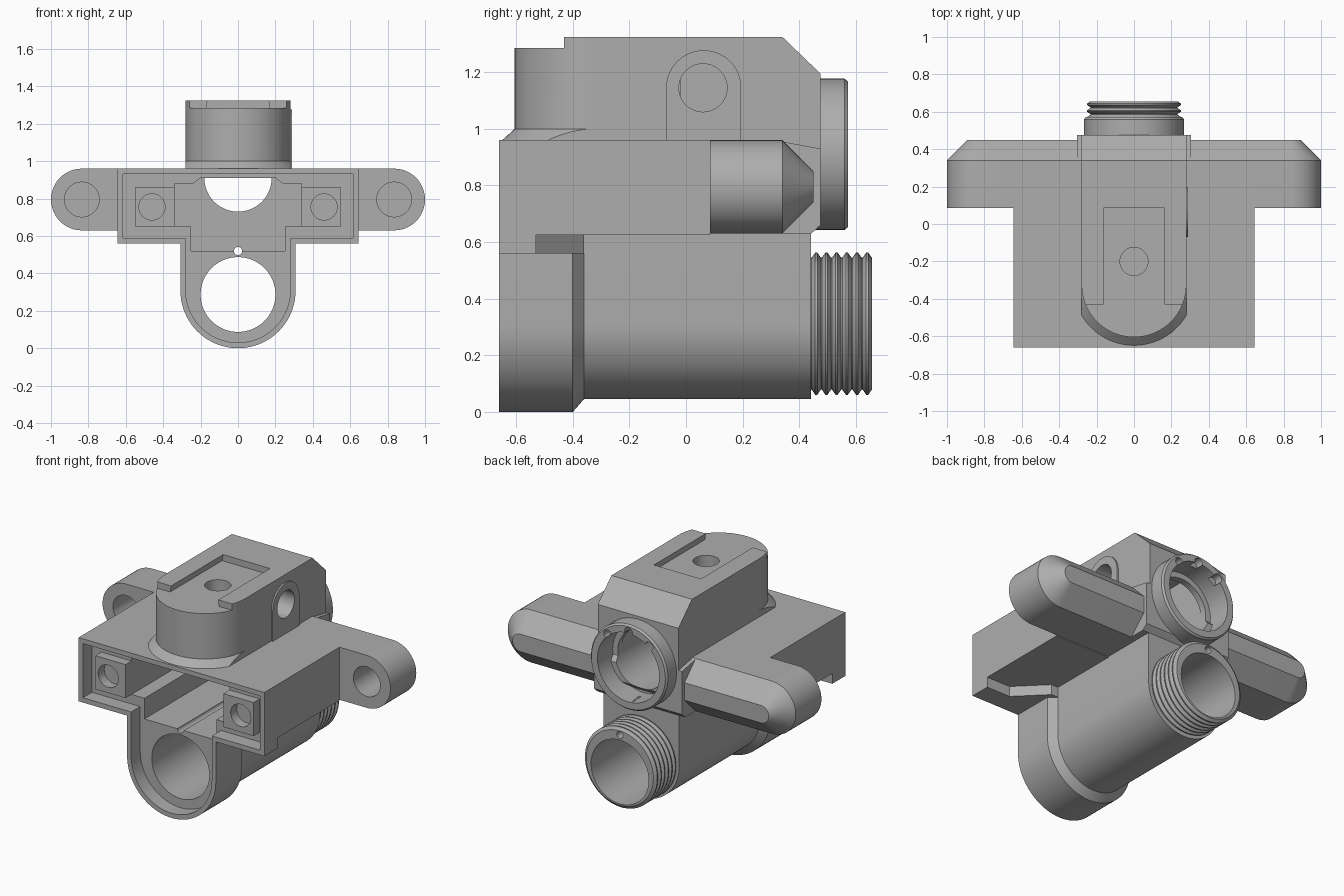
import bpy, bmesh
from math import sin, cos, pi, radians

cube = bpy.data.objects.get("Cube")
if cube:
    bpy.data.objects.remove(cube, do_unlink=True)

grey = bpy.data.materials.new("plain_grey")
grey.use_nodes = True
color = (0.42, 0.42, 0.42, 1)
grey.diffuse_color = color
grey.node_tree.nodes["Principled BSDF"].inputs["Base Color"].default_value = color


# ---- outlines ----
def rect(u0, u1, w0, w1):
    return [(u0, w0), (u1, w0), (u1, w1), (u0, w1)]


def arc(u, w, r, a0, a1, n):
    return [(u + r * cos(radians(a0 + (a1 - a0) * i / n)),
             w + r * sin(radians(a0 + (a1 - a0) * i / n))) for i in range(n + 1)]


def circle(u, w, r, n=64):
    return arc(u, w, r, 0, 360, n)[:-1]


def u_shape(r, w, top):
    return [(-r, top)] + arc(0, w, r, 180, 360, 40) + [(r, top)]


def stadium(u, w, r):
    return arc(u, w, r, -90, 90, 24) + arc(-u, w, r, 90, 270, 24)


# ---- solids: rings of equal point count stacked along an axis ----
def loft(name, axis, rings):
    place = {"x": lambda u, w, t: (t, u, w),
             "y": lambda u, w, t: (u, t, w),
             "z": lambda u, w, t: (u, w, t)}[axis]
    bm = bmesh.new()
    loops = [[bm.verts.new(place(u, w, t)) for u, w in pts] for t, pts in rings]
    n = len(loops[0])
    for a, b in zip(loops, loops[1:]):
        for i in range(n):
            j = (i + 1) % n
            bm.faces.new((a[i], a[j], b[j], b[i]))
    bm.faces.new(loops[0])
    bm.faces.new(loops[-1])
    bmesh.ops.recalc_face_normals(bm, faces=bm.faces)
    mesh = bpy.data.meshes.new(name)
    bm.to_mesh(mesh)
    bm.free()
    mesh.materials.append(grey)
    obj = bpy.data.objects.new(name, mesh)
    bpy.context.scene.collection.objects.link(obj)
    return obj


def prism(name, axis, a, b, pts):
    return loft(name, axis, [(a, pts), (b, pts)])


cutters = {}


def cutter(name, axis, a, b, pts):
    obj = prism(name, axis, a, b, pts)
    obj.hide_render = True
    cutters[name] = obj


parts = []


def part(obj, *cuts, operation="DIFFERENCE"):
    for cut in cuts:
        mod = obj.modifiers.new(cut, "BOOLEAN")
        mod.operation = operation
        mod.solver = "EXACT"
        mod.object = cutters[cut]
    if cuts:
        bpy.context.view_layer.update()
        graph = bpy.context.evaluated_depsgraph_get()
        mesh = bpy.data.meshes.new_from_object(obj.evaluated_get(graph))
        obj.modifiers.clear()
        obj.data = mesh
    if obj not in parts:
        parts.append(obj)


# ---- cutters ----
cutter("front_recess", "y", -0.8, -0.57, rect(-0.615, 0.615, 0.59, 0.93))
cutter("collar_recess", "y", -0.8, -0.57, u_shape(0.28, 0.31, 0.65))
cutter("channel", "y", -0.8, 0.1, rect(-0.25, 0.25, 0.52, 0.88))
cutter("wide_channel", "y", -0.8, 0.1,
       [(-0.34, 0.65), (0.34, 0.65), (0.34, 0.88), (0.24, 0.88),
        (0.2, 0.91), (-0.2, 0.91), (-0.24, 0.88), (-0.34, 0.88)])
cutter("barrel_bore", "y", -0.8, 0.8, circle(0, 0.287, 0.2))
cutter("pin_hole", "y", -0.8, 0.8, circle(0, 0.52, 0.022, 20))
cutter("rear_bore", "y", 0.02, 0.8, circle(0, 0.91, 0.18))
cutter("rear_counterbore", "y", 0.42, 0.8, circle(0, 0.91, 0.215))
cutter("chamber", "x", -0.18, 0.18, rect(-0.02, 0.38, 0.91, 1.23))
cutter("side_hole", "x", 0.1, 0.5, circle(0.06, 1.145, 0.085, 40))
cutter("top_hole", "z", 1.1, 1.5, circle(0, -0.2, 0.075, 40))
cutter("top_slot", "y", -0.7, 0.085,
       [(-0.17, 1.285), (0.17, 1.285), (0.15, 1.4), (-0.15, 1.4)])
cutter("front_step", "x", -0.5, 0.5, rect(-0.8, -0.43, 1.285, 1.5))
cutter("rear_chamfer", "x", -0.5, 0.5,
       [(0.34, 1.325), (0.475, 1.195), (0.6, 1.07), (0.6, 1.5), (0.165, 1.5)])
cutter("flare_bounds", "z", 0.9, 1.1, rect(-0.28, 0.28, -0.8, -0.3))
for side in (-1, 1):
    cutter(f"wing_pocket_{side}", "y", 0, 0.33, circle(side * 0.835, 0.795, 0.093, 40))
    cutter(f"socket_hole_{side}", "y", -0.8, -0.5, circle(side * 0.46, 0.755, 0.07, 40))
for i, angle in enumerate((50, 90, 130)):
    a = radians(angle)
    cutter(f"rim_notch_{i}", "y", 0.52, 0.8,
           circle(0.222 * cos(a), 0.91 + 0.222 * sin(a), 0.028, 20))

front_cuts = ("front_recess", "collar_recess", "channel", "wide_channel")
rear_cuts = ("rear_bore", "chamber")

# ---- housing with its lower lip ----
part(prism("housing", "y", -0.66, 0.085, rect(-0.645, 0.645, 0.625, 0.96)),
     *front_cuts, *rear_cuts)
lip = [(0.645, -0.66), (0.645, -0.53), (0.48, -0.53), (0.31, -0.36)]
lip += [(-x, y) for x, y in reversed(lip)]
part(prism("housing_lip", "z", 0.56, 0.63, lip), *front_cuts)

# ---- wings: one rounded bar, chamfered at the back ----
part(loft("wing_bar", "y", [(0.085, stadium(0.835, 0.795, 0.165)),
                            (0.34, stadium(0.835, 0.795, 0.165)),
                            (0.45, stadium(0.835, 0.795, 0.055))]),
     "wing_pocket_-1", "wing_pocket_1", "channel", "wide_channel", *rear_cuts)

# ---- sockets inside the housing ----
for side, label in ((-1, "right"), (1, "left")):
    u0, u1 = sorted((side * 0.34, side * 0.55))
    part(prism(f"{label}_socket", "y", -0.63, -0.56, rect(u0, u1, 0.65, 0.86)),
         f"socket_hole_{side}")

# ---- lower barrel with front collar ----
part(loft("lower_barrel", "y", [(-0.66, u_shape(0.308, 0.308, 0.64)),
                                (-0.4, u_shape(0.308, 0.308, 0.64)),
                                (-0.36, u_shape(0.262, 0.308, 0.64)),
                                (0.442, u_shape(0.262, 0.308, 0.64))]),
     *front_cuts, "barrel_bore", "pin_hole")

# ---- threaded end ----
pitch, rings = 0.036, [(0.43, circle(0, 0.312, 0.233))]
for i in range(6):
    y = 0.442 + i * pitch
    rings += [(y + pitch * f, circle(0, 0.312, r)) for f, r in
              ((0.05, 0.233), (0.4, 0.251), (0.6, 0.251), (0.95, 0.233))]
part(loft("threaded_end", "y", rings), "barrel_bore", "pin_hole")

# ---- upper block with rounded front ----
plan = arc(0, -0.325, 0.28, 180, 360, 40) + [(0.28, 0.475), (-0.28, 0.475)]
part(prism("upper_block", "z", 0.66, 1.325, plan),
     *front_cuts, *rear_cuts, "rear_counterbore", "side_hole", "top_hole",
     "top_slot", "front_step", "rear_chamfer")

# ---- flared foot of the rounded front ----
flare = loft("upper_block_flare", "z", [(0.95, circle(0, -0.325, 0.335)),
                                        (1.0, circle(0, -0.325, 0.28))])
part(flare, "flare_bounds", operation="INTERSECT")

# ---- boss around the side hole ----
boss = [(-0.07, 0.95)] + [(0.195, 0.95)] + arc(0.0625, 1.145, 0.1325, 0, 180, 32)
part(prism("side_boss", "x", 0.27, 0.29, boss), "side_hole")

# ---- rear gusset and tube ----
part(prism("rear_gusset", "x", -0.305, 0.305,
           [(0.34, 0.63), (0.442, 0.63), (0.475, 0.66), (0.475, 0.93), (0.34, 0.955)]),
     *rear_cuts, "rear_counterbore")
part(loft("rear_tube", "y", [(0.44, circle(0, 0.91, 0.267)),
                             (0.56, circle(0, 0.91, 0.267)),
                             (0.572, circle(0, 0.91, 0.257))]),
     "rear_bore", "rear_counterbore", "rim_notch_0", "rim_notch_1", "rim_notch_2")

# ---- remove cutters, smooth the curved faces ----
for obj in cutters.values():
    bpy.data.objects.remove(obj, do_unlink=True)
for obj in bpy.context.scene.objects:
    obj.select_set(obj in parts)
bpy.context.view_layer.objects.active = parts[0]
bpy.ops.object.shade_smooth_by_angle(angle=radians(25))
